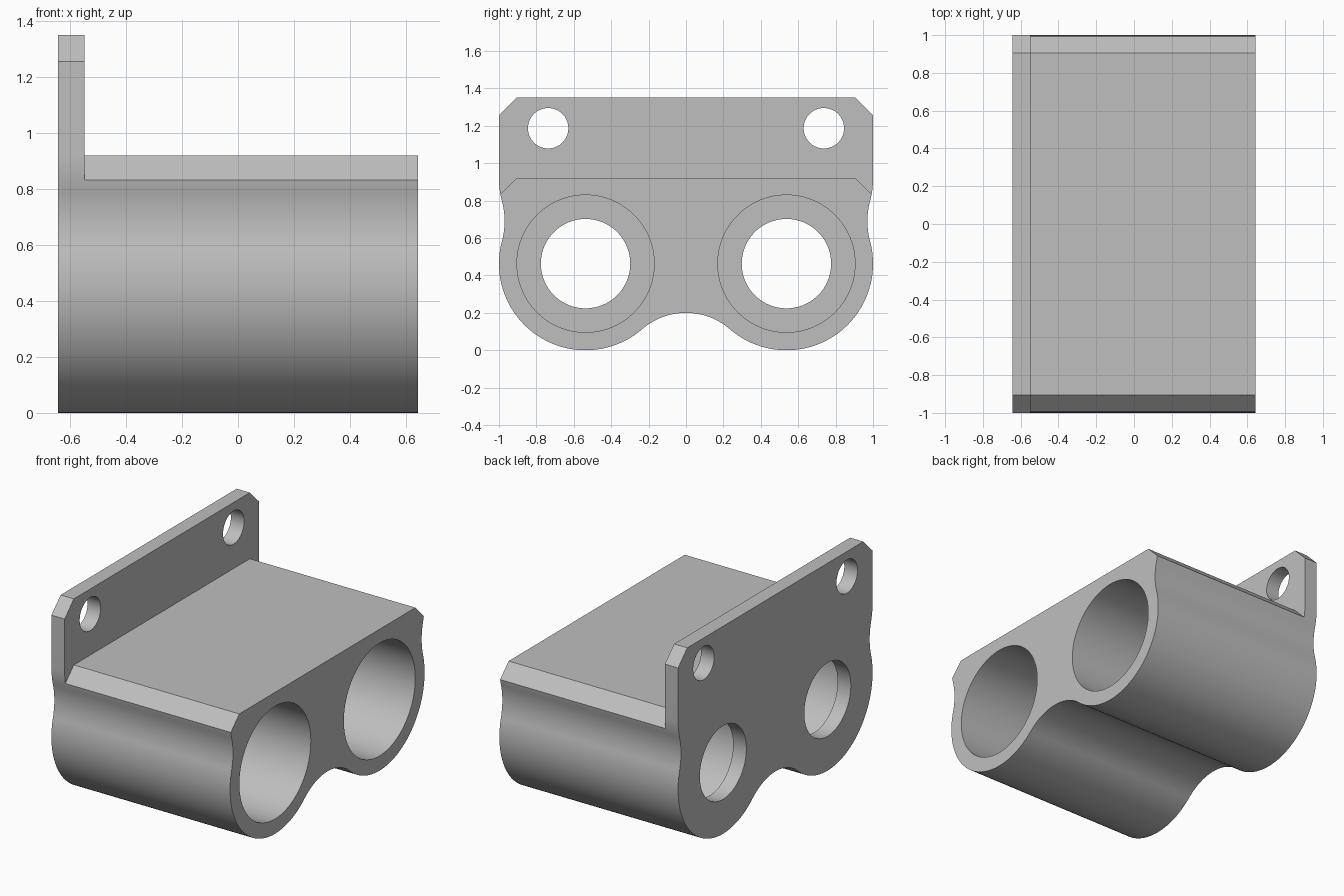
import bpy, bmesh
from math import sin, cos, atan2, hypot, pi, radians

cube = bpy.data.objects.get("Cube")
if cube:
    bpy.data.objects.remove(cube, do_unlink=True)

# Main dimensions
X_BACK, X_STEP, X_FRONT = -0.643, -0.548, 0.643
BORE_Y, BORE_Z, OUTER_R = 0.537, 0.463, 0.463
WAIST_Z = 0.69

grey = bpy.data.materials.new("machined_grey")
grey.use_nodes = True
colour = (0.52, 0.52, 0.52, 1)
grey.diffuse_color = colour
grey.node_tree.nodes["Principled BSDF"].inputs["Base Color"].default_value = colour


def arc(cy, cz, r, a0, a1, steps):
    return [(cy + r * cos(a0 + (a1 - a0) * i / steps),
             cz + r * sin(a0 + (a1 - a0) * i / steps)) for i in range(steps + 1)]


def prism(name, profile, x0, x1):
    """Extrude a (y, z) outline along x."""
    bm = bmesh.new()
    base = bm.faces.new([bm.verts.new((x0, y, z)) for y, z in profile])
    grown = bmesh.ops.extrude_face_region(bm, geom=[base])["geom"]
    bmesh.ops.translate(bm, vec=(x1 - x0, 0, 0),
                        verts=[g for g in grown if isinstance(g, bmesh.types.BMVert)])
    bmesh.ops.recalc_face_normals(bm, faces=bm.faces)
    mesh = bpy.data.meshes.new(name)
    bm.to_mesh(mesh)
    bm.free()
    mesh.materials.append(grey)
    obj = bpy.data.objects.new(name, mesh)
    bpy.context.collection.objects.link(obj)
    return obj


def cut(target, cutter):
    cutter.hide_render = True
    mod = target.modifiers.new("cut", "BOOLEAN")
    mod.operation = "DIFFERENCE"
    mod.solver = "EXACT"
    mod.object = cutter
    bpy.context.view_layer.objects.active = target
    bpy.ops.object.modifier_apply(modifier=mod.name)
    bpy.data.objects.remove(cutter, do_unlink=True)


def cut_hole(y, z, r, x0, x1):
    circle = arc(y, z, r, 0, 2 * pi, 96)[:-1]
    cut(bracket, prism("hole_cutter", circle, x0, x1))


# Concave fillet between the two barrels, topping out at z = 0.2
valley_top = 0.2
rise = BORE_Z - valley_top
valley_r = (BORE_Y**2 + rise**2 - OUTER_R**2) / (2 * (OUTER_R - rise))
valley_z = valley_top - valley_r
valley_a = atan2(BORE_Z - valley_z, BORE_Y)

# Shallow waist blending the barrel into the upright edge
waist_in = 0.97 - BORE_Y
dz = WAIST_Z - BORE_Z
waist_r = (waist_in**2 + dz**2 - OUTER_R**2) / (2 * (OUTER_R - waist_in))
waist_y = 0.97 + waist_r
waist_a = atan2(dz, waist_y - BORE_Y)

half = arc(0, valley_z, valley_r, pi / 2, valley_a, 16)
half += arc(BORE_Y, BORE_Z, OUTER_R, valley_a - pi, waist_a, 64)[1:]
half += arc(waist_y, WAIST_Z, waist_r, pi + waist_a, pi - waist_a, 16)[1:]
half += arc(BORE_Y, 2 * WAIST_Z - BORE_Z, OUTER_R, -waist_a, 0, 8)[1:]
half += [(1, 1.255), (0.905, 1.35)]
outline = half + [(-y, z) for y, z in reversed(half[1:])]

bracket = prism("twin_bore_bracket", outline, X_BACK, X_FRONT)

# Clear the space above the body, chamfering its top edges
step = [(0.905, 0.92), (1.2, 0.625), (1.2, 1.6)]
step += [(-y, z) for y, z in reversed(step)]
cut(bracket, prism("step_cutter", step, X_STEP, 1))

# Stepped bores and mounting holes on both sides
for side in (-1, 1):
    cut_hole(side * BORE_Y, BORE_Z, 0.367, X_STEP, 1)
    cut_hole(side * BORE_Y, BORE_Z, 0.239, -1, 0)
    cut_hole(side * 0.737, 1.187, 0.108, -1, 0)

bpy.ops.object.select_all(action="DESELECT")
bracket.select_set(True)
bpy.context.view_layer.objects.active = bracket
bpy.ops.object.shade_smooth_by_angle(angle=radians(25))
